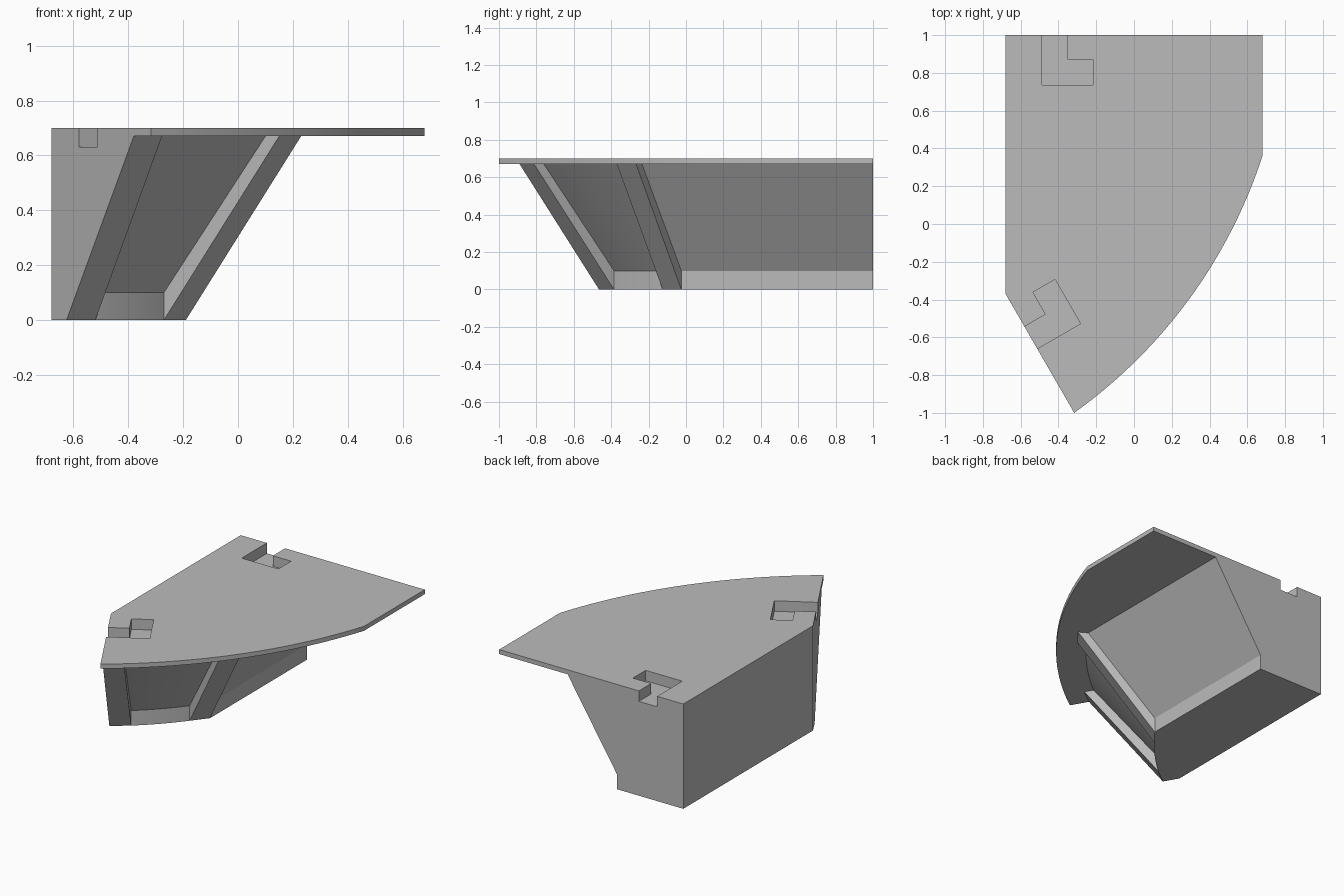
import bpy, bmesh, math
from mathutils import Vector

cube = bpy.data.objects.get("Cube")
if cube:
    bpy.data.objects.remove(cube, do_unlink=True)

FOOT, UNDER, TOP, NOTCH = 0.10, 0.67, 0.70, 0.63
BACK, LEFT = 1.0, -0.68

grey = bpy.data.materials.new("light_grey")
grey.use_nodes = True
colour = (0.5, 0.5, 0.5, 1)
grey.diffuse_color = colour
grey.node_tree.nodes["Principled BSDF"].inputs["Base Color"].default_value = colour


def loft(name, rings):
    """Closed solid skinned through rings of 3D points."""
    bm = bmesh.new()
    loops = [[bm.verts.new(p) for p in ring] for ring in rings]
    for low, high in zip(loops, loops[1:]):
        for i in range(len(low)):
            j = (i + 1) % len(low)
            bm.faces.new((low[i], low[j], high[j], high[i]))
    bm.faces.new(loops[0][::-1])
    bm.faces.new(loops[-1])
    bmesh.ops.remove_doubles(bm, verts=bm.verts, dist=1e-5)
    bmesh.ops.recalc_face_normals(bm, faces=bm.faces)
    mesh = bpy.data.meshes.new(name)
    bm.to_mesh(mesh)
    bm.free()
    mesh.materials.append(grey)
    obj = bpy.data.objects.new(name, mesh)
    bpy.context.collection.objects.link(obj)
    return obj


def at(outline, z):
    return [(x, y, z) for x, y in outline]


def arc(a, b, sag, n):
    """Points from a to b, bulging to the right-hand side by sag."""
    a, b = Vector(a), Vector(b)
    chord = b - a
    side = Vector((chord.y, -chord.x)).normalized()
    r = chord.length ** 2 / (8 * sag) + sag / 2
    half = math.asin(chord.length / 2 / r)
    mid = (a + b) / 2 - side * (r - sag)
    along = chord.normalized()
    angles = [half * (2 * i / n - 1) for i in range(n + 1)]
    return [tuple(mid + r * (side * math.cos(t) + along * math.sin(t))) for t in angles]


def cut(t):
    """Point along the slanted end plane."""
    return (LEFT + 0.5 * t, -0.37 - 0.866 * t)


# Corner points of the two side panels: foot, core top, outer top
end_out = (cut(0.11), cut(0.53), cut(0.6))
end_in = ((-0.52, -0.385), (-0.31, -0.76), (-0.277, -0.812))
mid_in = ((-0.27, -0.125), (0.10, -0.34), (0.15, -0.37))
mid_out = ((-0.19, -0.025), (0.175, -0.235), (0.23, -0.267))


# Solid core with an upright foot and sloping faces above it
def core_ring(level, sag):
    front = arc(end_in[level], mid_in[level], sag, 12)
    return [(LEFT, BACK), cut(0), end_out[level], *front,
            mid_out[level], (mid_out[level][0], BACK)]


foot, head = core_ring(0, 0.009), core_ring(1, 0.02)
core = loft("sloped_core", [at(foot, 0), at(foot, FOOT), at(head, UNDER)])


# Raised side panels flanking the front recess
def panel(name, *sides):
    loft(name, [[(*base, 0), (*base, FOOT), (*inner, UNDER), (*outer, UNDER)]
                for base, inner, outer in sides])


panel("end_panel", end_out, end_in)
panel("middle_panel", mid_in, mid_out)

# Thin top slab with a curved front edge
outline = [(LEFT, BACK), cut(0), *arc(cut(0.727), (0.68, 0.36), 0.135, 24), (0.68, BACK)]
slab = loft("top_slab", [at(outline, UNDER), at(outline, TOP)])


# L-shaped connector notches in the two joining sides
def notch(name, origin, along, inward):
    shape = [(0, -0.05), (0.135, -0.05), (0.135, 0.13), (0.27, 0.13), (0.27, 0.265), (0, 0.265)]
    o, u, v = Vector(origin), Vector(along), Vector(inward)
    pts = [tuple(o + u * s + v * d) for s, d in shape]
    obj = loft(name, [at(pts, NOTCH), at(pts, TOP + 0.05)])
    obj.hide_render = True
    return obj


cutters = [notch("back_notch", (-0.487, BACK), (1, 0), (0, -1)),
           notch("end_notch", cut(0.335), (-0.5, 0.866), (0.866, 0.5))]

for obj in (core, slab):
    for cutter in cutters:
        mod = obj.modifiers.new(cutter.name, "BOOLEAN")
        mod.operation = "DIFFERENCE"
        mod.solver = "EXACT"
        mod.object = cutter
    graph = bpy.context.evaluated_depsgraph_get()
    baked = bpy.data.meshes.new_from_object(obj.evaluated_get(graph))
    obj.modifiers.clear()
    obj.data = baked
for cutter in cutters:
    bpy.data.objects.remove(cutter, do_unlink=True)

# Smooth the curved surfaces, keep the edges sharp
for obj in bpy.context.view_layer.objects:
    obj.select_set(obj in (core, slab))
bpy.context.view_layer.objects.active = core
bpy.ops.object.shade_smooth_by_angle(angle=math.radians(20))
